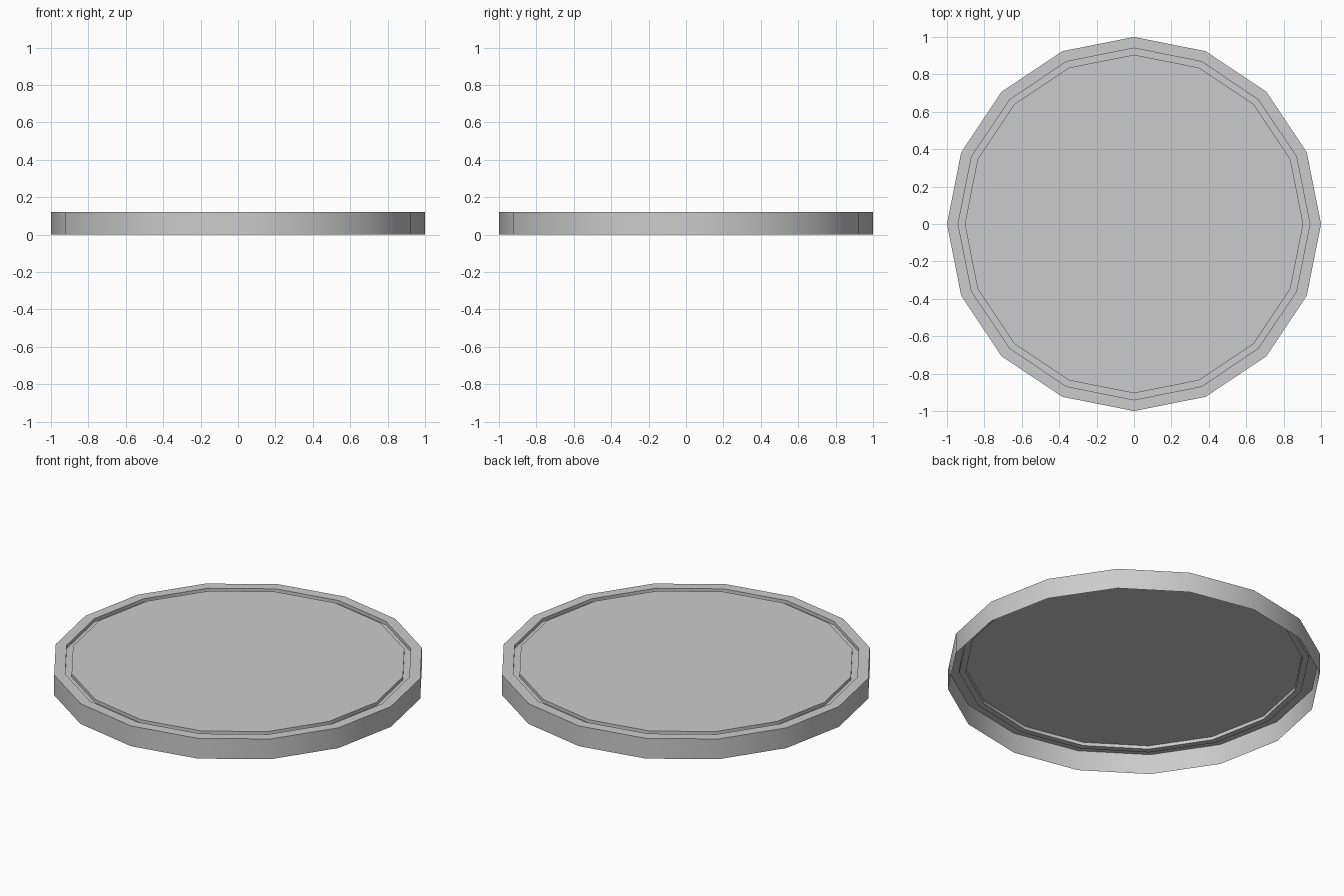
import bpy, bmesh, math

if "Cube" in bpy.data.objects:
    bpy.data.objects.remove(bpy.data.objects["Cube"])

SIDES = 16
# (radius, height) profile: open-bottomed wall, rim, shallow groove, flat top
PROFILE = [(1.0, 0.0), (1.0, 0.12), (0.94, 0.12), (0.94, 0.10),
           (0.905, 0.10), (0.905, 0.12)]

bm = bmesh.new()


def ring(r, z):
    return [bm.verts.new((r * math.cos(2 * math.pi * i / SIDES),
                          r * math.sin(2 * math.pi * i / SIDES), z))
            for i in range(SIDES)]


# Lathe the profile into bands, then close the top disc
rings = [ring(r, z) for r, z in PROFILE]
for a, b in zip(rings, rings[1:]):
    for i in range(SIDES):
        j = (i + 1) % SIDES
        bm.faces.new((a[i], a[j], b[j], b[i]))
bm.faces.new(rings[-1])

mesh = bpy.data.meshes.new("round_base")
bm.to_mesh(mesh)
bm.free()
base = bpy.data.objects.new("round_base", mesh)
bpy.context.collection.objects.link(base)

# Smooth round the wall, crisp at the rim and groove
bpy.context.view_layer.objects.active = base
base.select_set(True)
bpy.ops.object.shade_smooth_by_angle(angle=math.radians(30))
